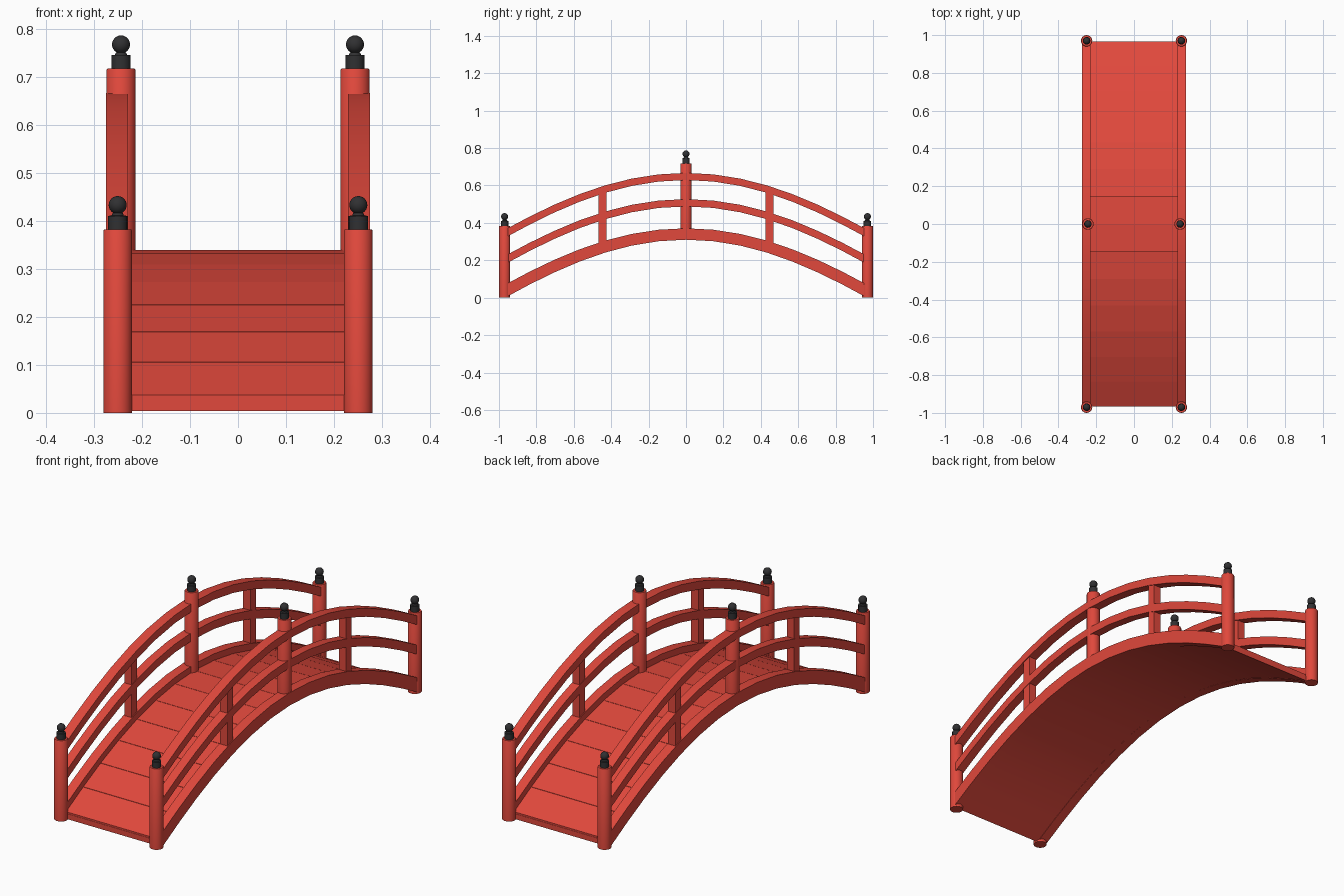
import bpy, bmesh, math
from mathutils import Vector

if "Cube" in bpy.data.objects:
    bpy.data.objects.remove(bpy.data.objects["Cube"])

N = 14          # deck planks / arch segments
END = 0.965     # half length of the arch


def material(name, col):
    m = bpy.data.materials.new(name)
    m.diffuse_color = (*col, 1)
    m.use_nodes = True
    m.node_tree.nodes["Principled BSDF"].inputs["Base Color"].default_value = m.diffuse_color
    return m


RED = material("red_paint", (0.75, 0.065, 0.045))
DARK = material("dark_metal", (0.03, 0.03, 0.032))


def drop(y):
    return 0.48 * (1 - math.cos(1.24 * y))


def arch_points():
    # stations of equal arc length along the arch
    fine = [END * i / 700 for i in range(701)]
    s = [0.0]
    for a, b in zip(fine, fine[1:]):
        s.append(s[-1] + math.hypot(b - a, drop(b) - drop(a)))
    half = []
    for k in range(N // 2 + 1):
        t = s[-1] * k / (N // 2)
        half.append(fine[min(range(701), key=lambda i: abs(s[i] - t))])
    return [-y for y in half[:0:-1]] + half


YS = arch_points()


def finish(bm, name, mat, smooth=False):
    bmesh.ops.recalc_face_normals(bm, faces=bm.faces)
    me = bpy.data.meshes.new(name)
    bm.to_mesh(me)
    bm.free()
    me.materials.append(mat)
    ob = bpy.data.objects.new(name, me)
    bpy.context.collection.objects.link(ob)
    if smooth:
        bpy.ops.object.select_all(action='DESELECT')
        ob.select_set(True)
        bpy.context.view_layer.objects.active = ob
        bpy.ops.object.shade_smooth_by_angle(angle=math.radians(35))
    return ob


def skin(bm, rings):
    # bridge four-sided rings into a closed bar
    vs = [[bm.verts.new(p) for p in r] for r in rings]
    for a, b in zip(vs, vs[1:]):
        for i in range(4):
            j = (i + 1) % 4
            bm.faces.new((a[i], a[j], b[j], b[i]))
    bm.faces.new(vs[0])
    bm.faces.new(vs[-1][::-1])


def section(y, x0, x1, z0, z1):
    # bar cross-section: vertical thickness grows with the slope
    slope = 0.48 * 1.24 * math.sin(1.24 * y)
    mid, h = (z0 + z1) / 2 - drop(y), (z1 - z0) / 2 * math.hypot(1, slope)
    lo, hi = max(0, mid - h), mid + h
    return [(x0, y, lo), (x1, y, lo), (x1, y, hi), (x0, y, hi)]


def arch_bar(name, x0, x1, z0, z1):
    bm = bmesh.new()
    skin(bm, [section(y, x0, x1, z0, z1) for y in YS])
    return finish(bm, name, RED, True)


def lathe(name, profile, loc, mat, sides=24):
    bm = bmesh.new()
    vs = [bm.verts.new((r, 0, z)) for r, z in profile]
    es = [bm.edges.new(p) for p in zip(vs, vs[1:])]
    bmesh.ops.spin(bm, geom=vs + es, cent=(0, 0, 0), axis=(0, 0, 1),
                   angle=2 * math.pi, steps=sides)
    bmesh.ops.remove_doubles(bm, verts=bm.verts, dist=1e-5)
    bmesh.ops.translate(bm, verts=bm.verts, vec=Vector(loc))
    return finish(bm, name, mat, True)


def post(name, x, y, z0, z1, r):
    lathe(name, [(0, z0), (r, z0), (r, z1 - .003), (r - .002, z1), (0, z1)],
          (x, y, 0), RED)
    # finial: collar, neck and ball
    prof = [(0, -.005), (.02, -.005), (.02, .028), (.013, .0285), (.0105, .034)]
    for i in range(2, 13):
        a = math.pi * i / 12
        prof.append((.0188 * math.sin(a), .0505 - .0188 * math.cos(a)))
    prof[-1] = (0, prof[-1][1])
    lathe(name + "_finial", prof, (x, y, z1), DARK)


# deck: continuous underside with planks on top
arch_bar("deck_base", -.235, .235, .31, .332)
bm = bmesh.new()
for a, b in zip(YS, YS[1:]):
    g = .0008
    skin(bm, [section(y, -.235, .235, .325, .34) for y in (a + g, b - g)])
finish(bm, "deck_planks", RED)

for s, side in ((-1, "left"), (1, "right")):
    # curved beam and two rails
    arch_bar(side + "_beam", s * .229, s * .275, .31, .371)
    arch_bar(side + "_middle_rail", s * .231, s * .273, .488, .527)
    arch_bar(side + "_top_rail", s * .229, s * .275, .629, .667)
    # round posts
    post(side + "_middle_post", s * .244, 0, .32, .718, .0305)
    for e, end in ((-1, "front"), (1, "back")):
        post(f"{side}_{end}_post", s * .251, e * .97, 0, .383, .03)
        # square baluster between beam and top rail
        bm = bmesh.new()
        x, y = s * .252, e * .446
        skin(bm, [[(x + i * .019, y + j * .021, z) for i, j in
                   ((-1, -1), (1, -1), (1, 1), (-1, 1))] for z in (.26, .578)])
        finish(bm, f"{side}_{end}_baluster", RED)
